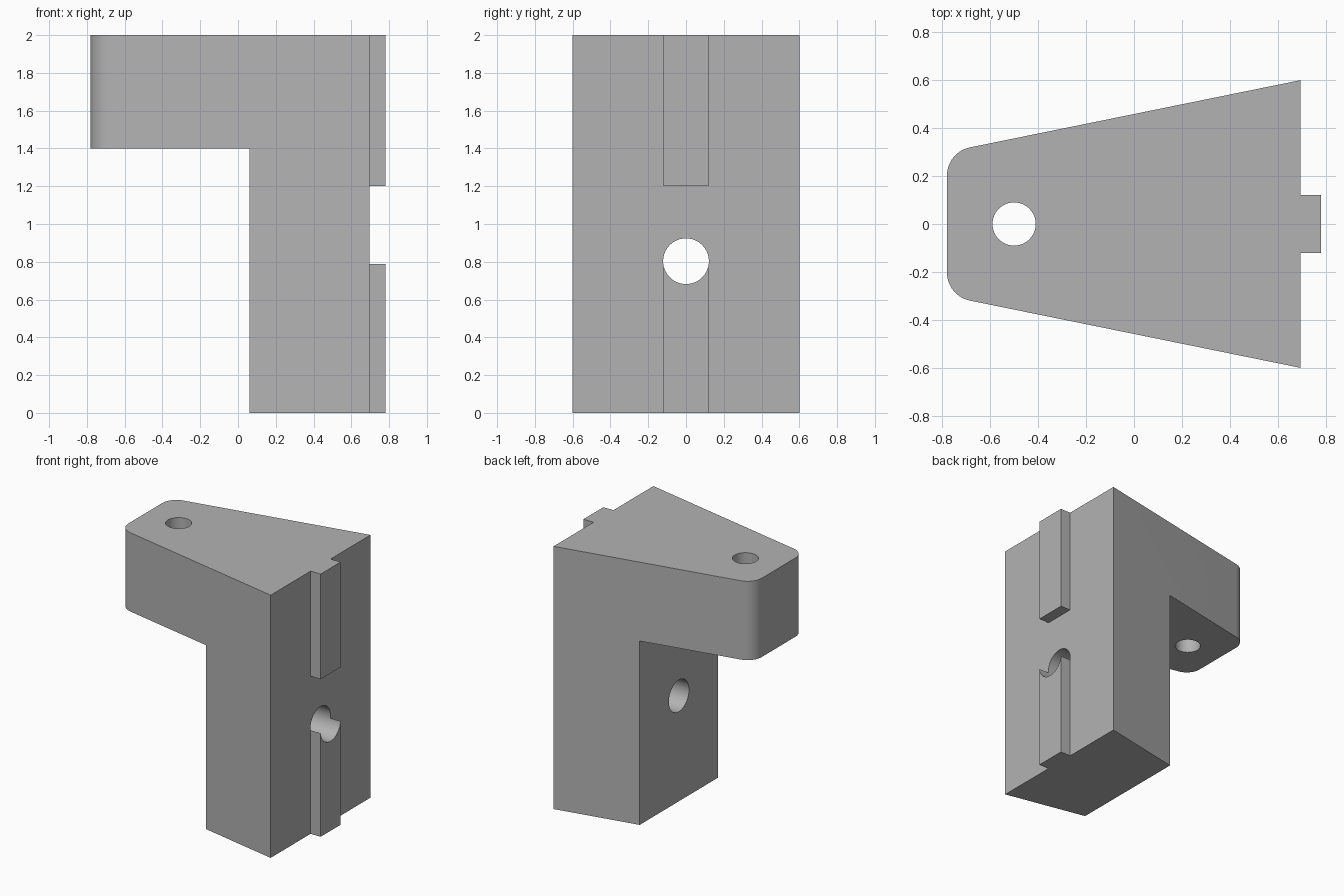
import bpy, bmesh, math
from mathutils import Matrix, Vector

cube = bpy.data.objects.get("Cube")
if cube:
    bpy.data.objects.remove(cube, do_unlink=True)

grey = bpy.data.materials.new("plain grey")
grey.use_nodes = True
colour = (0.45, 0.45, 0.45, 1)
grey.diffuse_color = colour
grey.node_tree.nodes["Principled BSDF"].inputs["Base Color"].default_value = colour


def make_object(name, bm):
    bmesh.ops.recalc_face_normals(bm, faces=bm.faces)
    mesh = bpy.data.meshes.new(name)
    bm.to_mesh(mesh)
    bm.free()
    mesh.materials.append(grey)
    obj = bpy.data.objects.new(name, mesh)
    bpy.context.collection.objects.link(obj)
    return obj


def prism(name, outline, bottom, top):
    bm = bmesh.new()
    face = bm.faces.new([bm.verts.new((x, y, bottom)) for x, y in outline])
    ext = bmesh.ops.extrude_face_region(bm, geom=[face])
    verts = [v for v in ext["geom"] if isinstance(v, bmesh.types.BMVert)]
    bmesh.ops.translate(bm, verts=verts, vec=(0, 0, top - bottom))
    return make_object(name, bm)


def box(name, x0, x1, half_y, z0, z1):
    return prism(name, [(x0, -half_y), (x1, -half_y), (x1, half_y), (x0, half_y)], z0, z1)


def cylinder(name, centre, radius, length, axis):
    bm = bmesh.new()
    turn = Vector((0, 0, 1)).rotation_difference(Vector(axis)).to_matrix().to_4x4()
    bmesh.ops.create_cone(bm, cap_ends=True, segments=64, radius1=radius, radius2=radius,
                          depth=length, matrix=Matrix.Translation(centre) @ turn)
    return make_object(name, bm)


def activate(obj):
    bpy.ops.object.select_all(action="DESELECT")
    obj.select_set(True)
    bpy.context.view_layer.objects.active = obj


def cut(obj, cutter):
    mod = obj.modifiers.new("cut", "BOOLEAN")
    mod.operation = "DIFFERENCE"
    mod.solver = "EXACT"
    mod.object = cutter
    activate(obj)
    bpy.ops.object.modifier_apply(modifier=mod.name)


# Tapered plan with rounded corners at the narrow end
TIP, BACK, WIDE, NARROW, ROUND = -0.78, 0.695, 0.6, 0.3, 0.12
slope = math.atan2(WIDE - NARROW, BACK - TIP)
sweep = math.pi / 2 - slope
arc_y = NARROW - ROUND * math.tan(sweep / 2)
side = [(BACK, WIDE)]
for i in range(17):
    a = math.pi / 2 + slope + sweep * i / 16
    side.append((TIP + ROUND + ROUND * math.cos(a), arc_y + ROUND * math.sin(a)))
outline = side + [(x, -y) for x, y in reversed(side)]

# Bracket body, notched below the arm
body = prism("bracket_body", outline, 0, 2)
notch = box("notch_cutter", -1, 0.06, 1, -0.5, 1.4)

# Locating keys on the wide face
lower_key = box("lower_key", BACK, 0.78, 0.12, 0, 0.8)
upper_key = box("upper_key", BACK, 0.78, 0.12, 1.2, 2)

# Bolt holes through arm and column
arm_hole = cylinder("arm_hole_cutter", (-0.5, 0, 1.7), 0.09, 1, (0, 0, 1))
column_hole = cylinder("column_hole_cutter", (0.4, 0, 0.803), 0.121, 1.4, (1, 0, 0))

for cutter in (notch, arm_hole, column_hole):
    cutter.hide_render = True
    cut(body, cutter)
cut(lower_key, column_hole)
for cutter in (notch, arm_hole, column_hole):
    bpy.data.objects.remove(cutter, do_unlink=True)

for part in (body, lower_key, upper_key):
    activate(part)
    bpy.ops.object.shade_smooth_by_angle(angle=math.radians(30))
